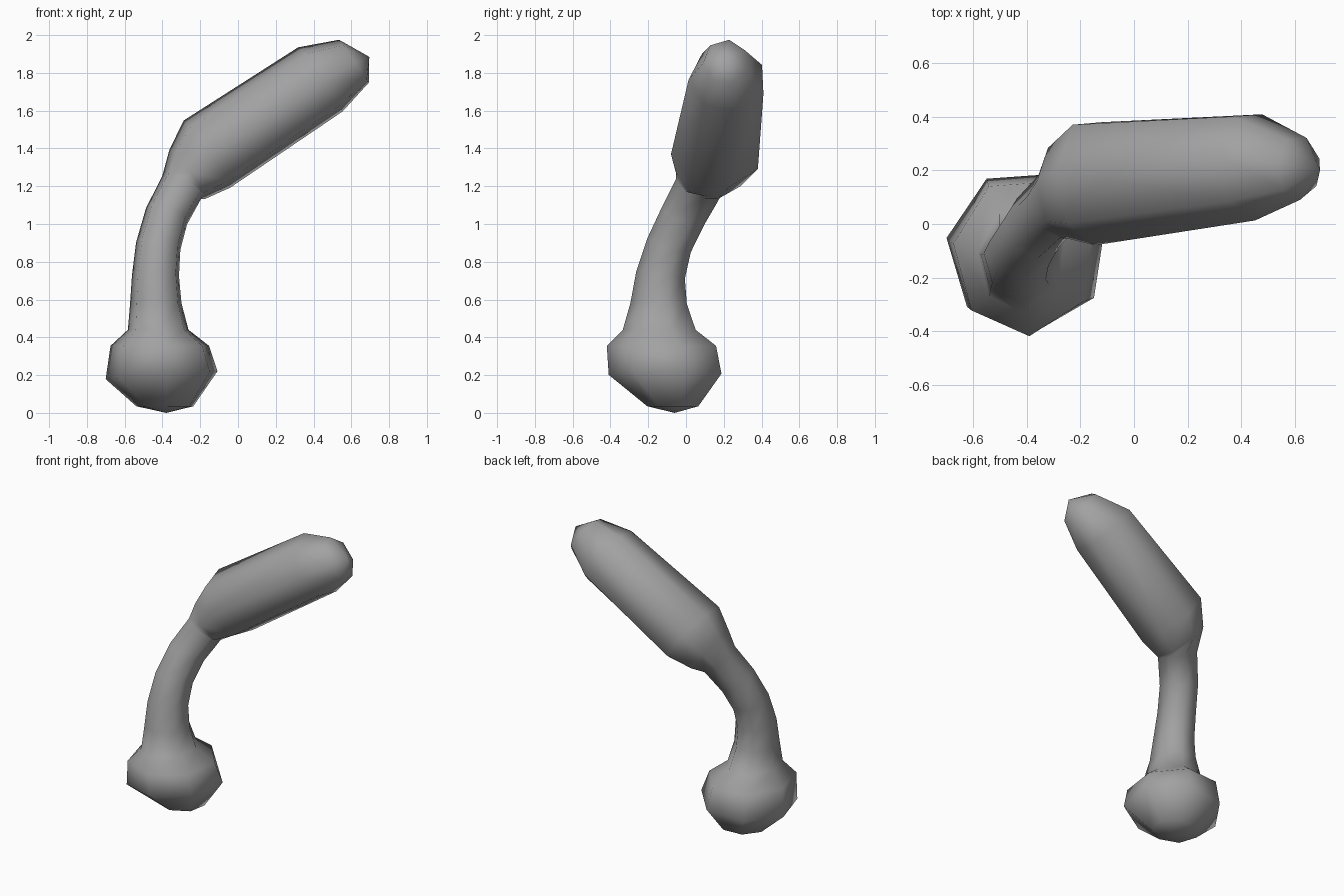
import bpy, bmesh, math
from mathutils import Vector

cube = bpy.data.objects.get("Cube")
if cube:
    bpy.data.objects.remove(cube, do_unlink=True)

SIDES = 7
UP = Vector((0, 0, 1))

grey = bpy.data.materials.new("plain_grey")
grey.use_nodes = True
colour = (0.36, 0.36, 0.36, 1)
grey.diffuse_color = colour
grey.node_tree.nodes["Principled BSDF"].inputs["Base Color"].default_value = colour

# Cross-sections: centre, direction faced, radius across, radius in depth
bulb = [
    ((-.385, -.065, .035), (0, 0, 1), .155, .14),
    ((-.40, -.10, .20), (-.07, 0, 1), .305, .31),
    ((-.41, -.12, .355), (0, 0, 1), .268, .30),
]
stem = [
    ((-.42, -.135, .44), (0, 0, 1), .165, .20),
    ((-.433, -.14, .58), (0, 0, 1), .14, .155),
    ((-.435, -.13, .73), (0, .15, 1), .128, .135),
    ((-.42, -.085, .89), (.15, .3, 1), .122, .125),
    ((-.375, -.01, 1.05), (.4, .4, 1), .12, .125),
    ((-.295, .07, 1.20), (.6, .4, 1), .122, .13),
]
head = [
    ((-.265, .125, 1.265), (.82, .1, .6), .165, .18),
    ((-.161, .16, 1.37), (.82, .05, .57), .222, .24),
    ((.439, .22, 1.765), (.82, .05, .57), .212, .207),
    ((.615, .21, 1.86), (.82, 0, .57), .142, .12),
]


def add_ring(bm, centre, facing, across, depth):
    turn = UP.rotation_difference(Vector(facing))
    ring = []
    for i in range(SIDES):
        a = math.radians(-86) + math.tau * i / SIDES
        offset = turn @ Vector((across * math.cos(a), depth * math.sin(a), 0))
        ring.append(bm.verts.new(Vector(centre) + offset))
    return ring


def cap(bm, ring, tip):
    pole = bm.verts.new(tip)
    for i in range(SIDES):
        bm.faces.new((ring[i], ring[(i + 1) % SIDES], pole))


# One continuous skin over base bulb, curved stem and long head
bm = bmesh.new()
rings = [add_ring(bm, *section) for section in bulb + stem + head]
for low, high in zip(rings, rings[1:]):
    for i in range(SIDES):
        j = (i + 1) % SIDES
        bm.faces.new((low[i], low[j], high[j], high[i]))
cap(bm, rings[0], (-.38, -.06, 0))
cap(bm, rings[-1], (.695, .20, 1.885))
bmesh.ops.recalc_face_normals(bm, faces=bm.faces[:])
for face in bm.faces:
    face.smooth = True

mesh = bpy.data.meshes.new("bent_stem_with_bulb")
bm.to_mesh(mesh)
bm.free()
mesh.materials.append(grey)
body = bpy.data.objects.new("bent_stem_with_bulb", mesh)
bpy.context.scene.collection.objects.link(body)
